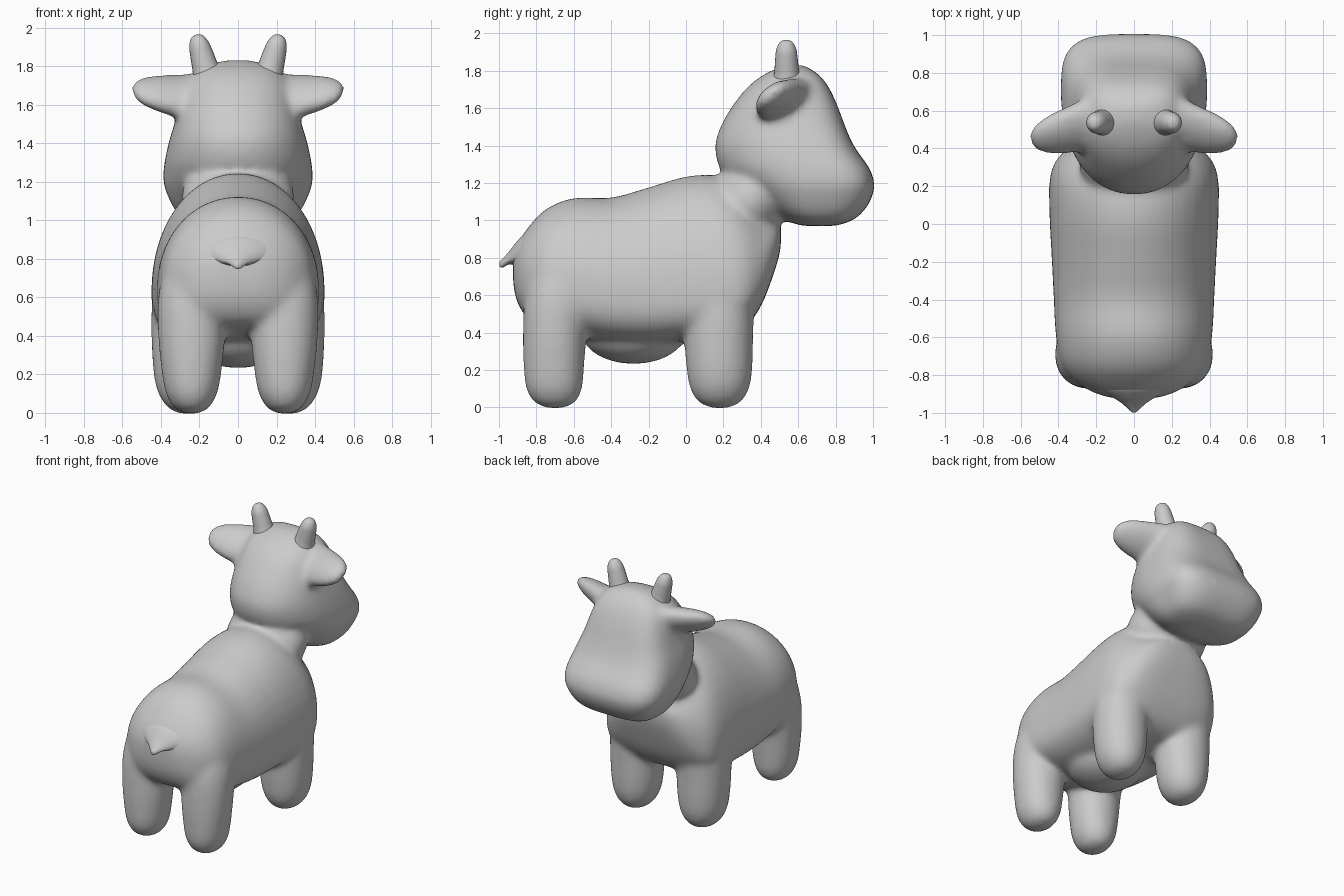
import bpy, bmesh, math
from mathutils import Matrix, Vector


def spline(rows, steps=5):
    """Catmull-Rom interpolation of section rows."""
    out = []
    for i in range(len(rows) - 1):
        p = [rows[max(0, min(len(rows) - 1, i + k))] for k in (-1, 0, 1, 2)]
        for s in range(steps):
            t = s / steps
            out.append([0.5 * (2 * b + (c - a) * t + (2 * a - 5 * b + 4 * c - d) * t * t
                               + (3 * b - a - 3 * c + d) * t ** 3) for a, b, c, d in zip(*p)])
    return out + [list(rows[-1])]


def loft(bm, axis, rows, x0=0, e=(2, 2), mat=Matrix(), n=40):
    """Rows: (position, low, high, half width, middle); e = exponents of low/high half."""
    rings = []
    for t, lo, hi, hw, mid in spline(rows):
        ring = []
        for k in range(n):
            c, s = math.cos(2 * math.pi * k / n), math.sin(2 * math.pi * k / n)
            p = 2 / (e[1] if s > 0 else e[0])
            x = x0 + hw * math.copysign(abs(c) ** p, c)
            v = mid + ((hi - mid) if s > 0 else (lo - mid)) * abs(s) ** p
            ring.append(bm.verts.new(mat @ Vector((x, t, v) if axis == 'Y' else (x, v, t))))
        rings.append(ring)
    for a, b in zip(rings, rings[1:]):
        for k in range(n):
            bm.faces.new((a[k], a[(k + 1) % n], b[(k + 1) % n], b[k]))
    bm.faces.new(rings[0])
    bm.faces.new(rings[-1])


def blob(bm, loc, radii, tilt=0):
    m = Matrix.Translation(loc) @ Matrix.Rotation(tilt, 4, 'X') @ Matrix.Diagonal((*radii, 1))
    bmesh.ops.create_uvsphere(bm, u_segments=32, v_segments=20, radius=1, matrix=m)


def frame(base, tip, side, mirror):
    """Local z from base to tip, local x along side, optionally mirrored in x."""
    z = (Vector(tip) - Vector(base)).normalized()
    y = z.cross(Vector(side)).normalized()
    x = y.cross(z)
    m = Matrix((x, y, z)).transposed().to_4x4()
    return Matrix.Diagonal((mirror, 1, 1, 1)) @ Matrix.Translation(base) @ m


def finish(bm, name):
    bmesh.ops.recalc_face_normals(bm, faces=bm.faces)
    for f in bm.faces:
        f.smooth = True
    me = bpy.data.meshes.new(name)
    bm.to_mesh(me)
    bm.free()
    ob = bpy.data.objects.new(name, me)
    bpy.context.collection.objects.link(ob)
    return ob


bm = bmesh.new()

# torso, rump to chest
loft(bm, 'Y', [
    (-.925, .67, .81, .09, .74), (-.905, .57, .87, .18, .72), (-.85, .48, .955, .29, .70),
    (-.75, .43, 1.06, .378, .68), (-.60, .385, 1.12, .413, .66), (-.40, .345, 1.122, .425, .64),
    (-.20, .335, 1.177, .435, .63), (0, .35, 1.235, .446, .63), (.15, .37, 1.242, .45, .63),
    (.25, .39, 1.20, .445, .64), (.33, .44, 1.13, .418, .66), (.40, .54, 1.06, .355, .72),
    (.45, .66, 1.02, .29, .80), (.49, .78, .99, .20, .88), (.508, .86, .95, .09, .91)],
    e=(3, 2.05))

# belly bulge and neck
blob(bm, (0, -.28, .40), (.26, .28, .168))
blob(bm, (0, .34, 1.11), (.295, .208, .25), math.radians(-40))

# head, chin to crown: rounded back, squarer face
loft(bm, 'Z', [
    (.97, .62, .80, .16, .72), (1.0, .53, .89, .27, .70), (1.05, .45, .95, .325, .69),
    (1.12, .36, .993, .362, .69), (1.19, .27, 1.008, .387, .70), (1.26, .195, .99, .387, .68),
    (1.3, .17, .967, .382, .65), (1.4, .154, .897, .361, .59), (1.5, .184, .852, .331, .54),
    (1.6, .24, .815, .303, .53), (1.7, .317, .77, .268, .53), (1.77, .40, .72, .22, .55),
    (1.81, .48, .665, .15, .57), (1.83, .54, .63, .06, .585)], e=(2.1, 3.6))

for s in (1, -1):
    # rear leg
    loft(bm, 'Z', [
        (-.006, -.73, -.67, .025, -.70), (.01, -.785, -.615, .07, -.70), (.04, -.825, -.58, .102, -.70),
        (.1, -.855, -.555, .134, -.70), (.2, -.868, -.545, .154, -.70), (.4, -.872, -.53, .174, -.70),
        (.6, -.86, -.50, .174, -.68), (.8, -.80, -.50, .13, -.65), (.95, -.72, -.53, .06, -.63)],
        x0=.241 * s, e=(2.1, 2.1))
    # front leg
    loft(bm, 'Z', [
        (-.006, .15, .21, .025, .18), (.01, .095, .265, .07, .18), (.04, .055, .305, .107, .18),
        (.1, .022, .338, .144, .18), (.2, .003, .355, .168, .18), (.4, -.01, .36, .18, .18),
        (.6, .0, .357, .173, .18), (.8, .06, .29, .12, .18), (.95, .1, .25, .05, .18)],
        x0=.27 * s, e=(2.1, 2.1))
    # ear
    m = frame((.22, .53, 1.63), (.54, .445, 1.675), (0, .8, .6), s)
    loft(bm, 'Z', [(0, -.10, .10, .17, 0), (.1, -.082, .082, .15, 0), (.2, -.07, .07, .13, 0),
                   (.27, -.055, .055, .107, 0), (.32, -.038, .038, .075, 0),
                   (.347, -.012, .012, .03, 0)], mat=m)

# fuse everything into one soft skin
cow = finish(bm, "cow_body")
rm = cow.modifiers.new("fuse", 'REMESH')
rm.mode = 'VOXEL'
rm.voxel_size = .015
rm.use_smooth_shade = True
sm = cow.modifiers.new("soften", 'SMOOTH')
sm.factor = .5
sm.iterations = 30

# tail
tb = bmesh.new()
loft(tb, 'Y', [(-.80, .72, .95, .27, .81), (-.87, .745, .92, .19, .81), (-.91, .757, .88, .125, .81),
               (-.945, .765, .835, .07, .79), (-.975, .75, .80, .035, .775),
               (-.99, .747, .785, .02, .765), (-.998, .757, .775, .007, .765)])
finish(tb, "tail")

# horns
for s, side in ((1, "right"), (-1, "left")):
    hb = bmesh.new()
    m = frame((.15, .54, 1.72), (.217, .535, 1.965), (1, 0, 0), s)
    loft(hb, 'Z', [(0, -.085, .085, .085, 0), (.07, -.068, .068, .069, 0), (.15, -.06, .06, .06, 0),
                   (.20, -.054, .054, .052, 0), (.235, -.038, .038, .036, 0),
                   (.248, -.022, .022, .02, 0), (.252, -.006, .006, .006, 0)], mat=m, n=24)
    finish(hb, side + "_horn")
